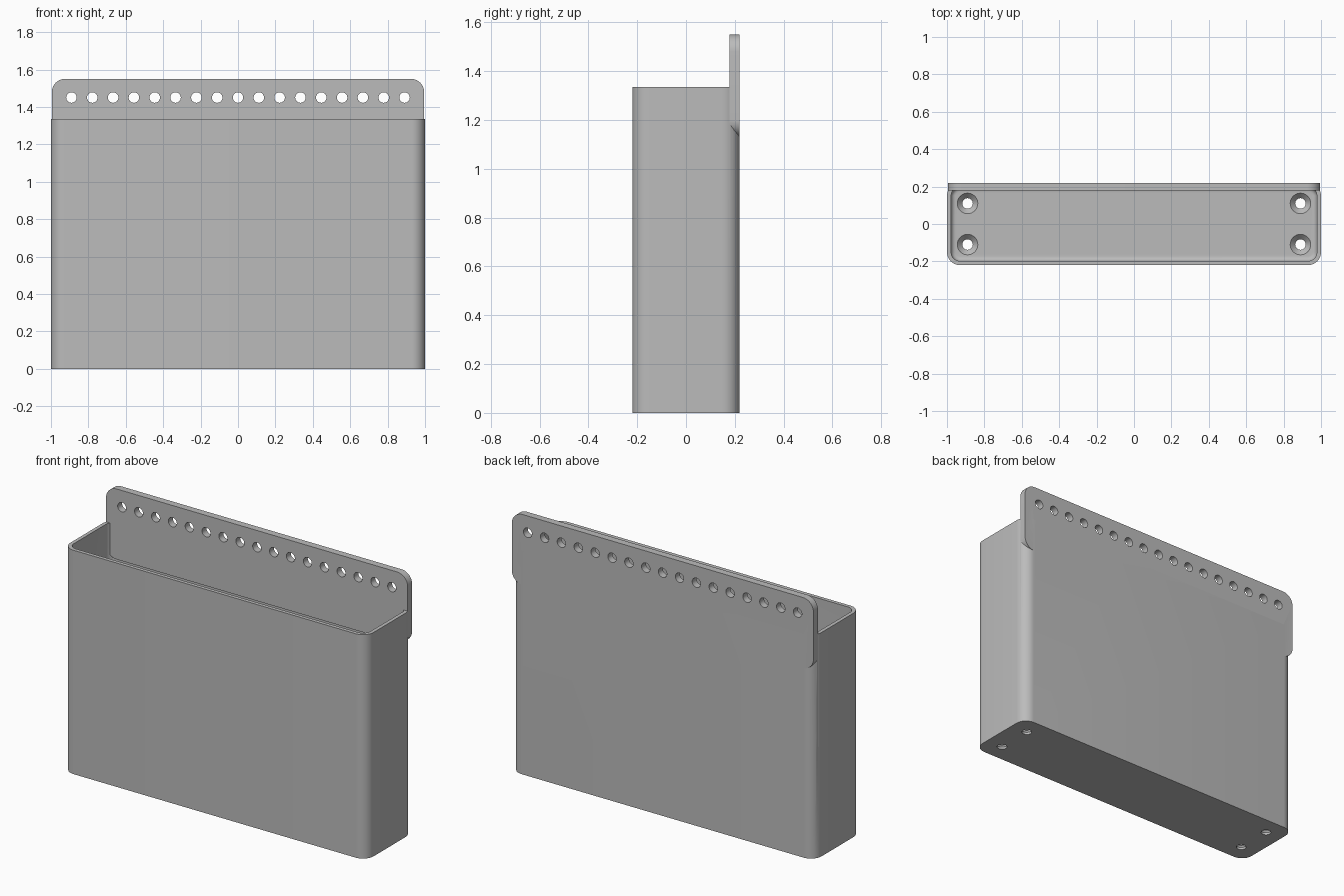
import bpy, bmesh, math
from mathutils import Matrix, Vector

if "Cube" in bpy.data.objects:
    bpy.data.objects.remove(bpy.data.objects["Cube"])

HALF_X, HALF_Y, HEIGHT = 1.0, 0.22, 1.335
WALL, FLOOR, CORNER = 0.022, 0.045, 0.07

grey = bpy.data.materials.new("light grey plastic")
grey.use_nodes = True
grey.diffuse_color = (0.5, 0.5, 0.5, 1)
grey.node_tree.nodes["Principled BSDF"].inputs["Base Color"].default_value = (0.5, 0.5, 0.5, 1)


def rounded(hx, hy, r, steps=10):
    """Counter-clockwise outline of a rounded rectangle."""
    pts = []
    for i, (sx, sy) in enumerate([(1, 1), (-1, 1), (-1, -1), (1, -1)]):
        for k in range(steps + 1):
            a = math.pi / 2 * (i + k / steps)
            pts.append((sx * (hx - r) + r * math.cos(a), sy * (hy - r) + r * math.sin(a)))
    return pts


def loft(name, sections):
    """Closed solid through (outline, height) sections."""
    bm = bmesh.new()
    rings = [[bm.verts.new((x, y, z)) for x, y in outline] for outline, z in sections]
    for low, high in zip(rings, rings[1:]):
        for i in range(len(low)):
            j = (i + 1) % len(low)
            bm.faces.new((low[i], low[j], high[j], high[i]))
    bm.faces.new(rings[0][::-1])
    bm.faces.new(rings[-1])
    bmesh.ops.recalc_face_normals(bm, faces=bm.faces)
    mesh = bpy.data.meshes.new(name)
    bm.to_mesh(mesh)
    bm.free()
    mesh.materials.append(grey)
    obj = bpy.data.objects.new(name, mesh)
    bpy.context.collection.objects.link(obj)
    return obj


def circle(r, cx=0, cy=0, n=32):
    return [(cx + r * math.cos(2 * math.pi * k / n), cy + r * math.sin(2 * math.pi * k / n))
            for k in range(n)]


def boolean(target, cutters, operation):
    for cutter in cutters:
        mod = target.modifiers.new(cutter.name, "BOOLEAN")
        mod.operation, mod.solver, mod.object = operation, "EXACT", cutter
    depsgraph = bpy.context.evaluated_depsgraph_get()
    target.data = bpy.data.meshes.new_from_object(target.evaluated_get(depsgraph))
    target.modifiers.clear()
    for cutter in cutters:
        bpy.data.objects.remove(cutter)


# Box: outer wall, rim, inner wall with a filleted floor
ix, iy, ir, fillet = HALF_X - WALL, HALF_Y - WALL, CORNER - WALL, 0.025
sections = [(rounded(HALF_X, HALF_Y, CORNER), 0), (rounded(HALF_X, HALF_Y, CORNER), HEIGHT),
            (rounded(ix, iy, ir), HEIGHT)]
for k in range(6):
    a = math.pi / 2 * k / 5
    inset = fillet * (1 - math.cos(a))
    sections.append((rounded(ix - inset, iy - inset, ir - inset),
                     FLOOR + fillet * (1 - math.sin(a))))
box = loft("box", sections)

# Countersunk screw holes in the floor
screws = []
for x in (-0.89, 0.89):
    for y in (-0.11, 0.11):
        screws.append(loft("screw_cutter", [(circle(r, x, y), z) for r, z in
                      ((0.028, -0.05), (0.028, 0.014), (0.055, FLOOR - 0.002), (0.055, FLOOR + 0.03))]))
boolean(box, screws, "DIFFERENCE")

# Back plate: upright rounded panel with a row of holes
upright = Matrix.Translation(Vector((0, HALF_Y, 1.34))) @ Matrix.Rotation(math.pi / 2, 4, "X")
panel = rounded(0.995, 0.21, CORNER)
plate = loft("back_plate", [(panel, 0), (panel, 0.042)])
holes = [loft("hole_cutter", [(circle(0.028, 0.1113 * i, 0.11), z) for z in (-0.1, 0.1)])
         for i in range(-8, 9)]
boolean(plate, holes, "DIFFERENCE")
plate.data.transform(upright)

# Join into one solid and shade the curved corners smoothly
boolean(box, [plate], "UNION")
box.name = "wall_box"
bpy.ops.object.select_all(action="DESELECT")
box.select_set(True)
bpy.context.view_layer.objects.active = box
bpy.ops.object.shade_smooth_by_angle(angle=math.radians(30))
